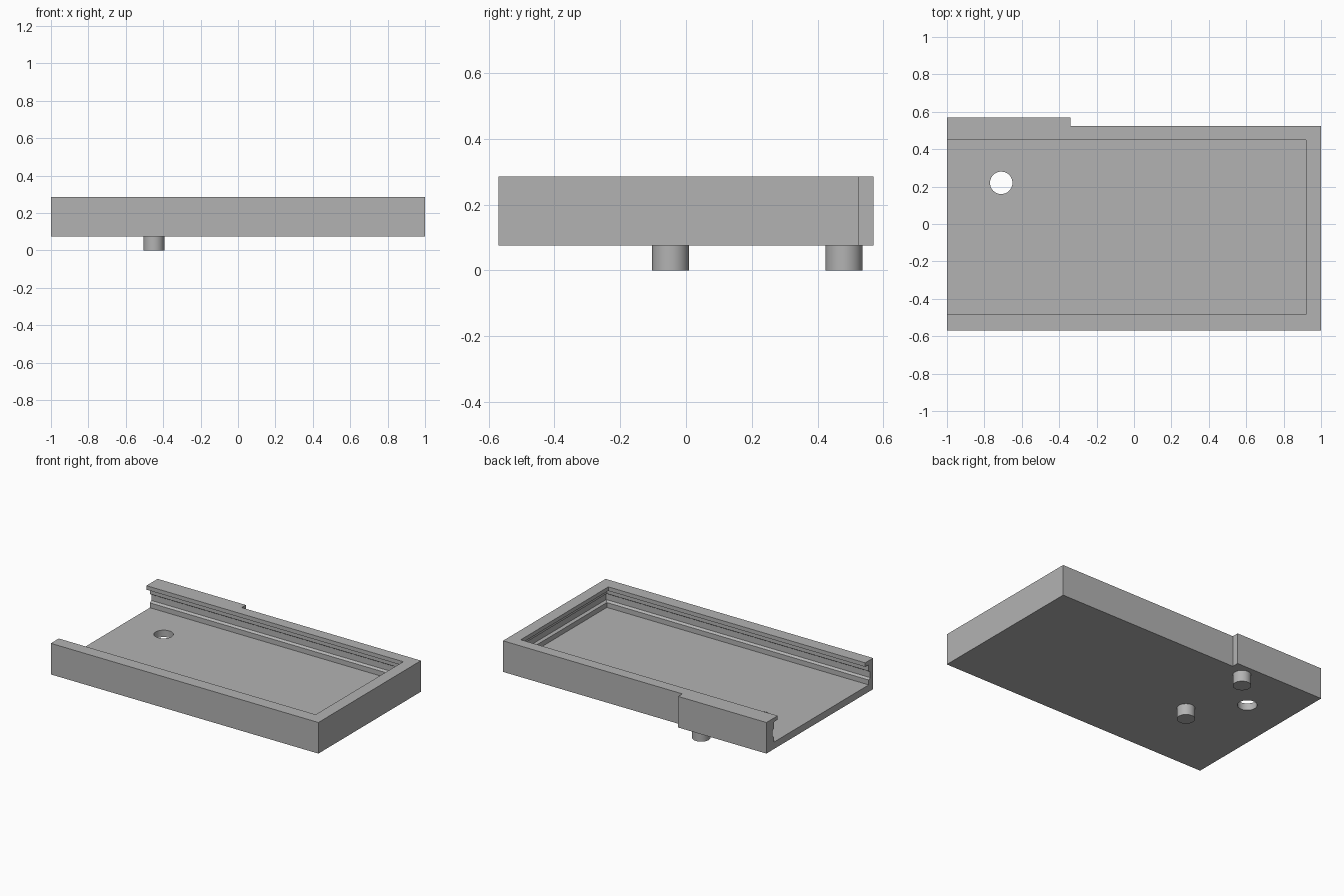
import bpy
import bmesh
from mathutils import Matrix

cube = bpy.data.objects.get("Cube")
if cube:
    bpy.data.objects.remove(cube, do_unlink=True)

grey = bpy.data.materials.new("plain grey")
grey.use_nodes = True
colour = (0.45, 0.45, 0.45, 1)
grey.diffuse_color = colour
grey.node_tree.nodes["Principled BSDF"].inputs["Base Color"].default_value = colour

BASE, FLOOR, TOP = 0.075, 0.122, 0.285


def loft(name, rings):
    """Closed solid skinned through matching rings of points."""
    bm = bmesh.new()
    loops = [[bm.verts.new(p) for p in ring] for ring in rings]
    n = len(loops[0])
    for low, high in zip(loops, loops[1:]):
        for i in range(n):
            j = (i + 1) % n
            bm.faces.new((low[i], low[j], high[j], high[i]))
    bm.faces.new(loops[0][::-1])
    bm.faces.new(loops[-1])
    return finish(name, bm)


def cylinder(name, x, y, low, high, radius):
    bm = bmesh.new()
    bmesh.ops.create_cone(bm, cap_ends=True, segments=40, radius1=radius,
                          radius2=radius, depth=high - low,
                          matrix=Matrix.Translation((x, y, (low + high) / 2)))
    return finish(name, bm)


def finish(name, bm):
    bmesh.ops.recalc_face_normals(bm, faces=bm.faces)
    mesh = bpy.data.meshes.new(name)
    bm.to_mesh(mesh)
    bm.free()
    mesh.materials.append(grey)
    obj = bpy.data.objects.new(name, mesh)
    bpy.context.collection.objects.link(obj)
    return obj


def smooth(obj):
    bpy.ops.object.select_all(action="DESELECT")
    obj.select_set(True)
    bpy.context.view_layer.objects.active = obj
    bpy.ops.object.shade_smooth_by_angle()


def cut(target, cutter):
    bpy.context.view_layer.objects.active = target
    mod = target.modifiers.new("cut", "BOOLEAN")
    mod.operation = "DIFFERENCE"
    mod.solver = "EXACT"
    mod.object = cutter
    bpy.ops.object.modifier_apply(modifier=mod.name)
    bpy.data.objects.remove(cutter, do_unlink=True)


# Tray body with the thicker step on the back wall
outline = [(-1, -0.57), (1, -0.57), (1, 0.525), (-0.34, 0.525),
           (-0.34, 0.57), (-1, 0.57)]
tray = loft("tray", [[(x, y, z) for x, y in outline] for z in (BASE, TOP)])

# Cavity: undercut below the lip and a sliding groove, open at one end
profile = [(FLOOR, 0.037), (0.155, 0.037), (0.165, 0.053), (0.205, 0.053),
           (0.215, 0.037), (0.258, 0.037), (0.258, 0), (TOP + 0.1, 0)]
cavity = loft("cavity_cutter", [
    [(-1.2, -0.485 - d, z), (0.92 + d, -0.485 - d, z),
     (0.92 + d, 0.45 + d, z), (-1.2, 0.45 + d, z)] for z, d in profile])
cut(tray, cavity)

# Round hole through the floor
cut(tray, cylinder("hole_cutter", -0.71, 0.22, 0, 0.2, 0.06))
smooth(tray)

# Locating pegs underneath
for name, y in (("middle_peg", -0.047), ("back_peg", 0.48)):
    smooth(cylinder(name, -0.45, y, 0, BASE + 0.01, 0.056))
